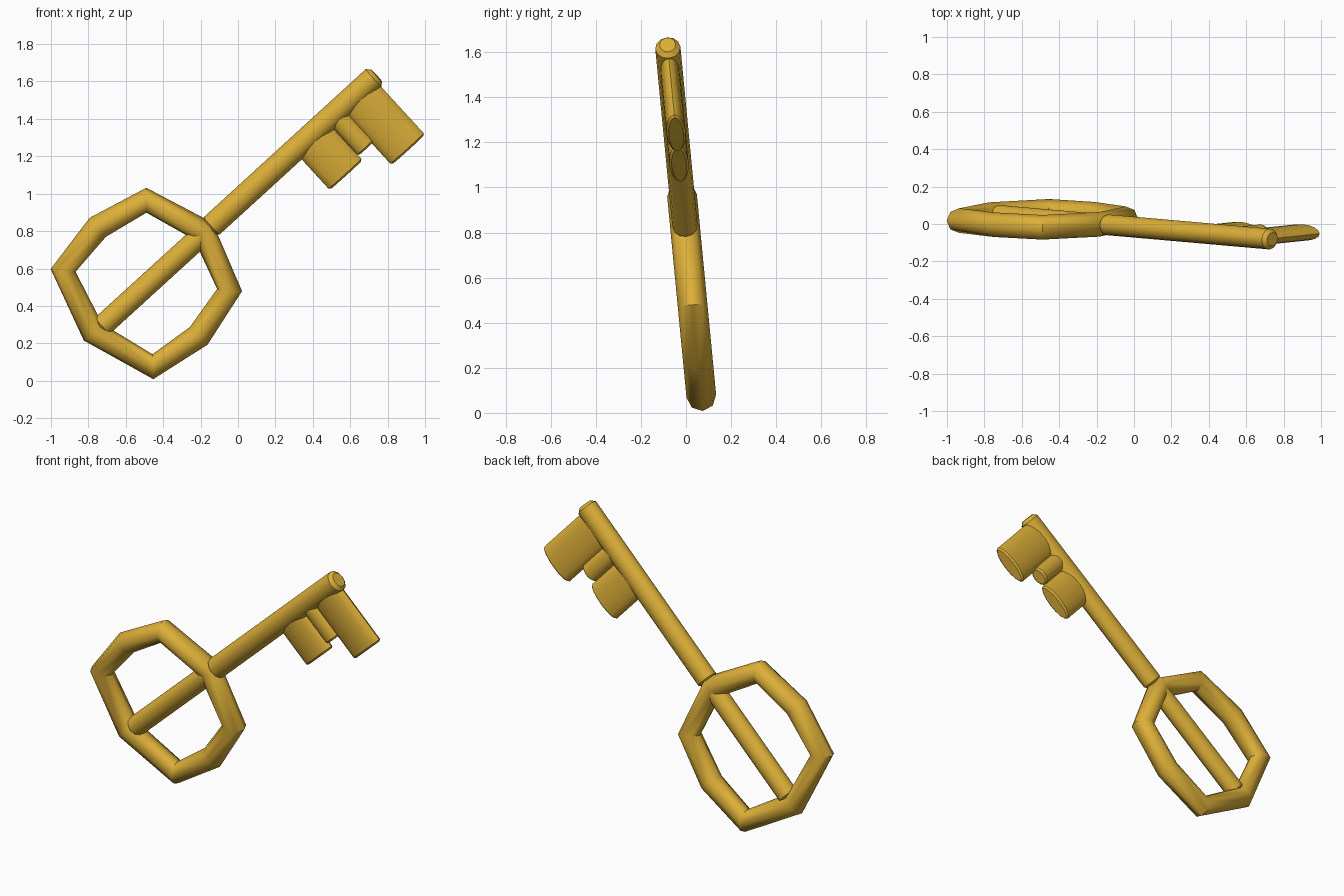
import bpy, bmesh, math
from mathutils import Vector

cube = bpy.data.objects.get("Cube")
if cube:
    bpy.data.objects.remove(cube, do_unlink=True)

LEAN = 0.096                                   # the key leans towards the front
NORMAL = Vector((0, -1, -LEAN)).normalized()

gold = bpy.data.materials.new("gold")
gold.use_nodes = True
gold.diffuse_color = (0.72, 0.43, 0.04, 1)
gold.node_tree.nodes["Principled BSDF"].inputs["Base Color"].default_value = gold.diffuse_color


def on_plane(x, z):
    """Point of the leaning key plane at the given front position."""
    return Vector((x, 0.075 - LEAN * z, z))


def loft(name, stations, sides, closed=False, smooth=50):
    """Skin elliptical sections: (centre, in-plane half axis, depth half axis)."""
    bm = bmesh.new()
    rings = []
    for centre, across, depth in stations:
        angles = [2 * math.pi * i / sides for i in range(sides)]
        rings.append([bm.verts.new(centre + across * math.cos(a) + depth * math.sin(a))
                      for a in angles])
    pairs = list(zip(rings, rings[1:]))
    if closed:
        pairs.append((rings[-1], rings[0]))
    else:
        bm.faces.new(rings[0])
        bm.faces.new(rings[-1])
    for r, s in pairs:
        for i in range(sides):
            j = (i + 1) % sides
            bm.faces.new((r[i], r[j], s[j], s[i]))
    bmesh.ops.recalc_face_normals(bm, faces=bm.faces)
    mesh = bpy.data.meshes.new(name)
    bm.to_mesh(mesh)
    bm.free()
    mesh.materials.append(gold)
    obj = bpy.data.objects.new(name, mesh)
    bpy.context.collection.objects.link(obj)
    bpy.ops.object.select_all(action='DESELECT')
    obj.select_set(True)
    bpy.context.view_layer.objects.active = obj
    bpy.ops.object.shade_smooth_by_angle(angle=math.radians(smooth))
    return obj


def rod(name, start, end, width, depth, bevel, sides=12):
    """Elliptical bar with bevelled ends, lying in the key plane."""
    a, b = on_plane(*start), on_plane(*end)
    along = (b - a).normalized()
    across = along.cross(NORMAL)
    cuts = [(a, bevel), (a + along * bevel, 0), (b - along * bevel, 0), (b, bevel)]
    return loft(name, [(c, across * (width - k), NORMAL * (depth - k)) for c, k in cuts],
                sides, smooth=40)


# Eight-cornered bow ring
corners = [on_plane(x, z) for x, z in (
    (-0.935, 0.59), (-0.75, 0.82), (-0.49, 0.965), (-0.185, 0.80),
    (-0.045, 0.485), (-0.21, 0.24), (-0.455, 0.075), (-0.775, 0.26))]
stations = []
for i, p in enumerate(corners):
    back = (corners[i - 1] - p).normalized()
    ahead = (corners[(i + 1) % len(corners)] - p).normalized()
    stations.append((p, -(back + ahead).normalized() * 0.067, NORMAL * 0.066))
loft("bow_ring", stations, 8, closed=True)

# Shaft, and the bar that crosses the ring on the same axis
rod("shaft", (-0.155, 0.815), (0.74, 1.633), 0.063, 0.056, 0.02)
rod("ring_bar", (-0.735, 0.285), (-0.17, 0.80), 0.059, 0.055, 0.015)

# Flattened teeth at right angles to the shaft
for name, tip, length, width in (("end_tooth", (0.91, 1.235), 0.40, 0.121),
                                 ("middle_tooth", (0.685, 1.242), 0.25, 0.058),
                                 ("inner_tooth", (0.578, 1.10), 0.27, 0.119)):
    root = (tip[0] - 0.675 * length, tip[1] + 0.737 * length)
    rod(name, root, tip, width, 0.043, 0.01, 16)
